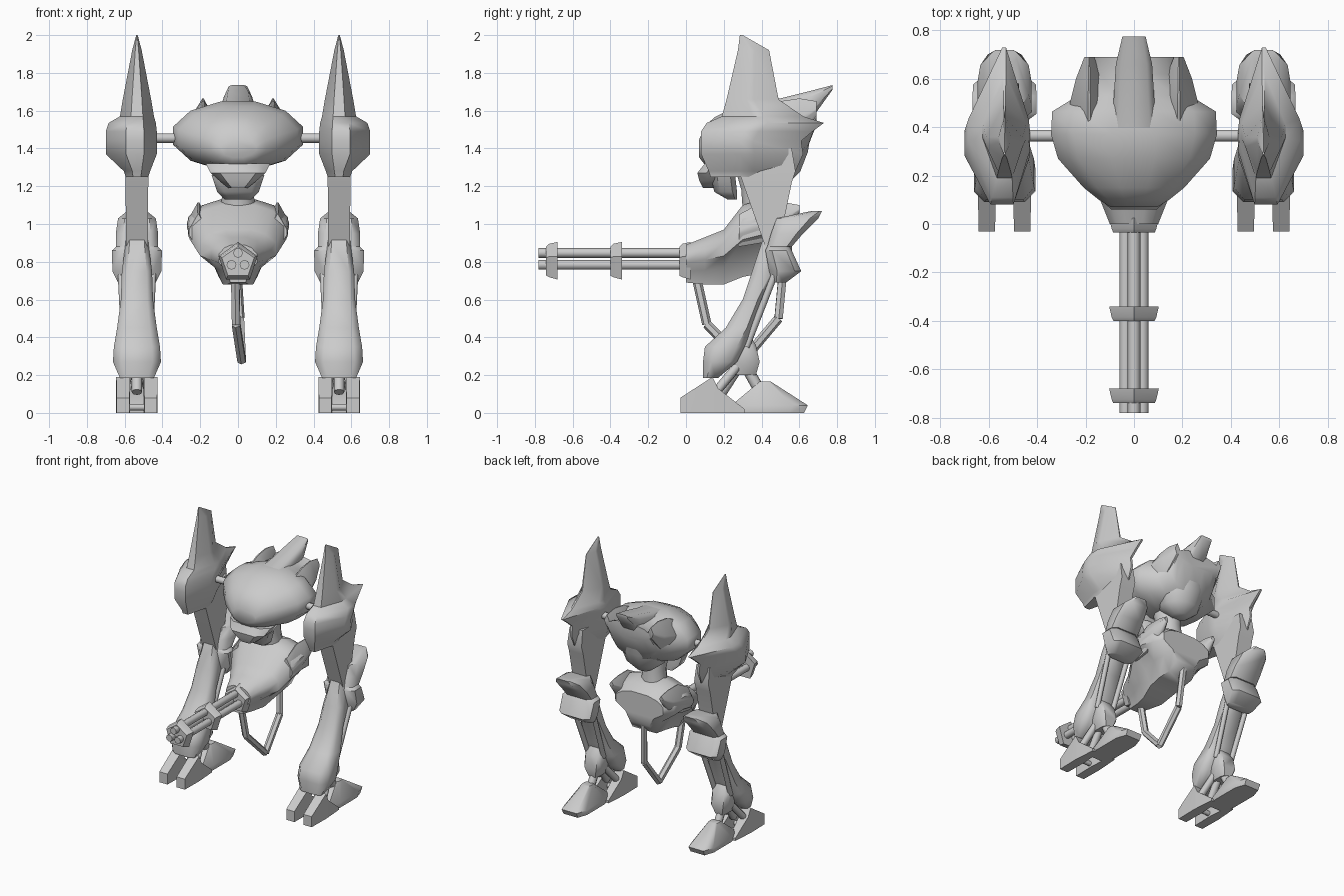
import bpy, bmesh, math
from mathutils import Vector

cube = bpy.data.objects.get("Cube")
if cube:
    bpy.data.objects.remove(cube, do_unlink=True)

# Single grey metal colour
metal = bpy.data.materials.new("grey_metal")
metal.use_nodes = True
GREY = (0.6, 0.6, 0.6, 1)
metal.diffuse_color = GREY
metal.node_tree.nodes["Principled BSDF"].inputs["Base Color"].default_value = GREY


def mirrored(half):
    """Complete an outline from its right half, listed from low to high."""
    return half + [(-u, v) for u, v in reversed(half)]


# Cross-section outlines: u spans -1..1 across x, v spans 0..1 along the depth
BOX = mirrored([(1, 0), (1, 1)])
BLADE = mirrored([(.35, 0), (1, .38), (1, .52), (.06, 1)])
PLATE = mirrored([(.65, 0), (1, .25), (1, .8), (.7, 1)])
HULL = mirrored([(.4, 0), (.6, .3), (1, .52), (1, .76), (.72, .92), (.35, 1)])
ROUND = [(math.cos(a), .5 + math.sin(a) / 2)
         for a in [math.tau * (i + .5) / 12 for i in range(12)]]
PENTAGON = [(math.cos(a), .5 + math.sin(a) / 2)
            for a in [math.pi / 2 + i * math.tau / 5 for i in range(5)]]
LEG_X = 0.535


def finish(name, bm, mirror=False):
    """Turn a bmesh into a shaded object, optionally mirrored over x."""
    bmesh.ops.recalc_face_normals(bm, faces=bm.faces)
    mesh = bpy.data.meshes.new(name)
    bm.to_mesh(mesh)
    bm.free()
    mesh.materials.append(metal)
    obj = bpy.data.objects.new(name, mesh)
    bpy.context.collection.objects.link(obj)
    bpy.ops.object.select_all(action='DESELECT')
    obj.select_set(True)
    bpy.context.view_layer.objects.active = obj
    bpy.ops.object.shade_smooth_by_angle(angle=math.radians(48))
    if mirror:
        obj.modifiers.new("mirror", 'MIRROR')


def loft(name, rows, outline, axis='z', cx=0.0, mirror=False):
    """Skin rows of (position, low, high, width[, outer width])."""
    bm = bmesh.new()
    rings = []
    for t, lo, hi, w, *outer in rows:
        ring = []
        for u, v in outline:
            x = cx + u * (outer[0] if outer and u > 0 else w)
            d = lo + (hi - lo) * v
            ring.append(bm.verts.new((x, d, t) if axis == 'z' else (x, t, d)))
        rings.append(ring)
    n = len(outline)
    for a, b in zip(rings, rings[1:]):
        for i in range(n):
            j = (i + 1) % n
            bm.faces.new((a[i], a[j], b[j], b[i]))
    bm.faces.new(rings[0])
    bm.faces.new(rings[-1])
    finish(name, bm, mirror)


def rod(name, points, radius, sides=8, mirror=False):
    """Chain of straight cylinders through the points."""
    bm = bmesh.new()
    for a, b in zip(points, points[1:]):
        a, b = Vector(a), Vector(b)
        d = b - a
        mat = d.to_track_quat('Z', 'Y').to_matrix().to_4x4()
        mat.translation = (a + b) / 2
        bmesh.ops.create_cone(bm, cap_ends=True, segments=sides, radius1=radius,
                              radius2=radius, depth=d.length, matrix=mat)
    finish(name, bm, mirror)


# Upper body shell, rear spike and side horns
loft("body_shell", [(.07, 1.35, 1.45, .1), (.1, 1.31, 1.52, .15), (.15, 1.29, 1.57, .215),
                    (.27, 1.28, 1.63, .325), (.37, 1.28, 1.655, .355), (.465, 1.28, 1.65, .35),
                    (.53, 1.29, 1.645, .24), (.62, 1.34, 1.64, .2),
                    (.69, 1.52, 1.64, .185)], ROUND, 'y')
loft("body_rear_spike", [(.3, 1.5, 1.63, .1), (.5, 1.53, 1.665, .085),
                         (.66, 1.55, 1.705, .075), (.775, 1.71, 1.735, .048)], PLATE, 'y')
loft("body_horn", [(.3, 1.38, 1.56, .06), (.5, 1.42, 1.65, .08), (.6, 1.46, 1.665, .055),
                   (.69, 1.57, 1.65, .02)], BLADE, 'y', .185, True)
loft("body_rear_bulge", [(1.22, .44, .55, .06), (1.28, .36, .61, .14), (1.38, .34, .65, .17),
                         (1.5, .4, .67, .17), (1.58, .5, .68, .16)], ROUND)

# Jaw plates and neck
loft("jaw", [(1.32, .1, .3, .17), (1.27, .06, .25, .145), (1.23, .07, .25, .1),
             (1.19, .09, .24, .05)], PLATE)
loft("jaw_lower", [(1.26, .13, .26, .14), (1.17, .15, .27, .11), (1.13, .22, .27, .07)], PLATE)
loft("neck", [(1.32, .25, .46, .1), (1.18, .29, .46, .08), (1.03, .3, .48, .11)], ROUND)

# Gun pod with shoulder horns
loft("gun_pod", [(0, .69, .89, .1), (.1, .68, .93, .14), (.2, .68, .97, .2),
                 (.3, .72, 1.1, .255), (.4, .74, 1.13, .265), (.5, .75, 1.09, .25),
                 (.56, .82, 1.05, .2)], HULL, 'y')
loft("pod_horn", [(.28, .88, 1.05, .05), (.4, .9, 1.115, .06), (.52, .96, 1.115, .045),
                  (.6, 1.06, 1.1, .015)], BLADE, 'y', .21, True)

# Rotary gun: three barrels held by tapered five-sided rings
for i in range(3):
    a = math.pi / 2 + i * math.tau / 3
    x, z = .04 * math.cos(a), .805 + .042 * math.sin(a)
    rod(f"barrel_{i + 1}", [(x, -.78, z), (x, .02, z)], .026)
for i, y in enumerate((-.74, -.4, -.035)):
    loft(f"barrel_ring_{i + 1}", [(y, .71, .88, .09), (y + .015, .7, .895, .097),
                                  (y + .06, .685, .905, .108)], PENTAGON, 'y')

# Ammunition feed hanging under the pod
rod("feed_loop", [(-.015, .05, .74), (-.01, .11, .47), (.02, .3, .275),
                  (.01, .49, .5), (-.01, .52, .82)], .025, 6)

# Hip axle
rod("hip_axle", [(.3, .365, 1.455), (.48, .365, 1.455)], .025, 10, True)

# Upper leg
loft("thigh_armour", [(2, .285, .3, .004), (1.92, .275, .44, .025), (1.66, .215, .49, .075),
                      (1.57, .19, .62, .09), (1.535, .11, .73, .1, .15),
                      (1.49, .08, .67, .105, .165), (1.44, .08, .61, .105, .165),
                      (1.37, .08, .62, .105, .165), (1.28, .12, .58, .07),
                      (1.25, .13, .52, .06)], BLADE, 'z', LEG_X, True)
loft("thigh_strut", [(1.4, .25, .56, .055), (1.28, .28, .58, .06), (1.22, .3, .56, .06),
                     (.88, .42, .49, .058)], BOX, 'z', LEG_X, True)

# Knee guard and shin
loft("knee_guard", [(1.07, .67, .72, .05), (1.03, .48, .7, .1), (.95, .45, .62, .112),
                    (.88, .43, .56, .112)], PLATE, 'z', LEG_X, True)
loft("knee_clamp", [(.88, .43, .55, .11), (.86, .42, .56, .132), (.75, .44, .61, .13),
                    (.69, .46, .53, .1)], PLATE, 'z', LEG_X, True)
loft("shin", [(1.03, .46, .57, .055), (.9, .4, .54, .06), (.75, .35, .48, .08),
              (.6, .3, .4, .085), (.45, .21, .35, .105), (.35, .1, .31, .122),
              (.27, .09, .27, .127), (.185, .09, .17, .09)], PLATE, 'z', LEG_X, True)

# Ankle block
loft("ankle", [(.42, .28, .33, .045), (.36, .25, .37, .07), (.27, .24, .39, .07),
               (.2, .22, .37, .04)], PLATE, 'z', LEG_X, True)

# Paired shin pistons, toes and toe links
for label, side in (("inner", -1), ("outer", 1)):
    px = LEG_X + side * .085
    rod(f"{label}_piston", [(px, .48, .76), (px - side * .02, .32, .35)], .018, 8, True)
    tx = LEG_X + side * .073
    loft(f"{label}_toe", [(-.03, 0, .08, .034), (.14, 0, .19, .037), (.17, 0, .13, .035),
                          (.31, 0, .02, .025)], BOX, 'y', tx, True)
    rod(f"{label}_toe_link", [(tx, .15, .1), (LEG_X + side * .03, .29, .27)], .025, 8, True)
rod("toe_axle", [(LEG_X - .08, .12, .03), (LEG_X + .08, .12, .03)], .018, 8, True)
rod("toe_strut", [(LEG_X, .19, .11), (LEG_X, .3, .28)], .028, 8, True)

# Heel and its link
loft("heel", [(0, .24, .625, .085), (.04, .24, .645, .09), (.165, .39, .45, .035)],
     PLATE, 'z', LEG_X, True)
rod("heel_link", [(LEG_X, .4, .1), (LEG_X, .31, .26)], .03, 8, True)
